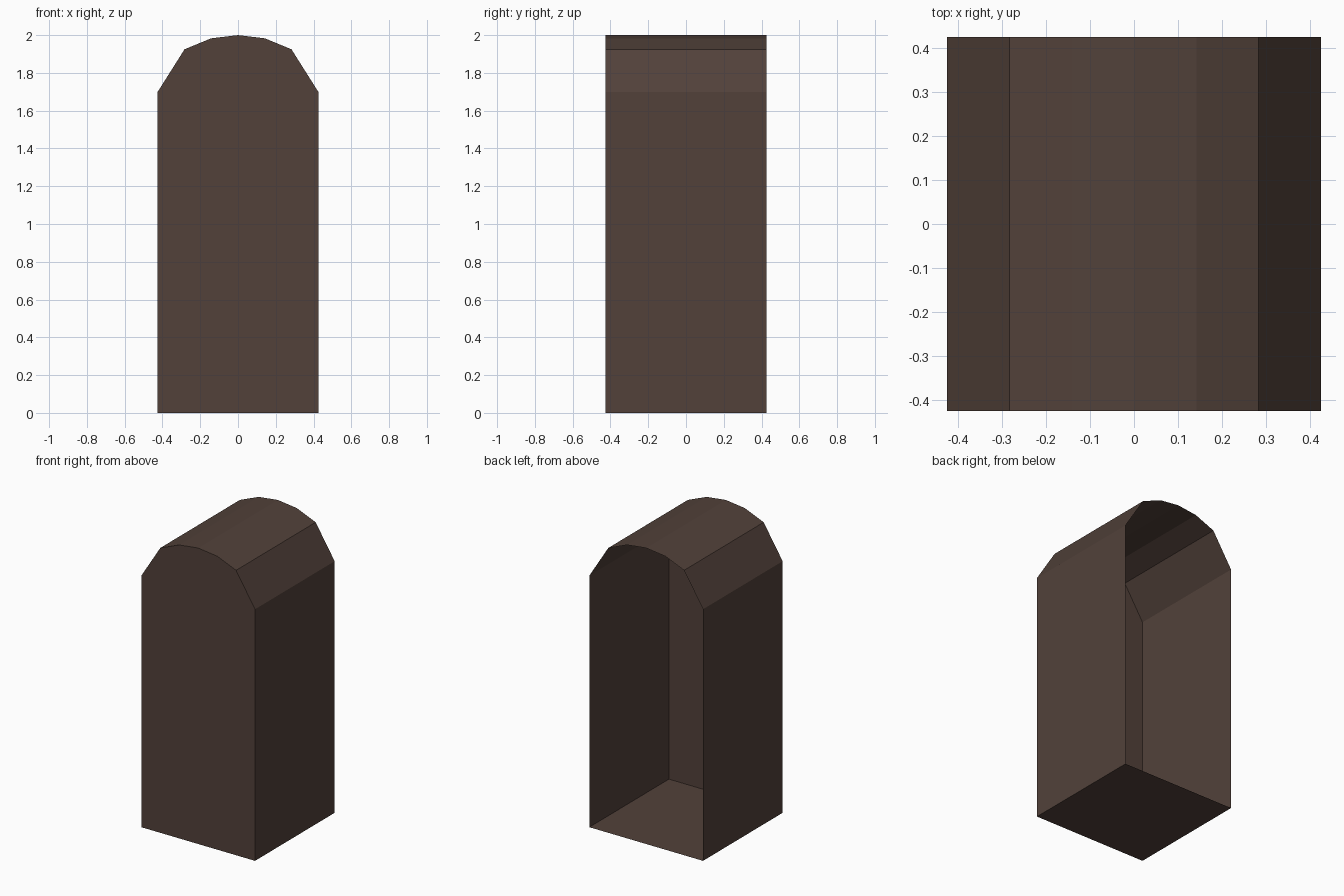
import bpy, bmesh

if "Cube" in bpy.data.objects:
    bpy.data.objects.remove(bpy.data.objects["Cube"])

HALF = 0.425
# right half of the arched outline, floor to crown
half_outline = [(HALF, 0), (HALF, 1.7), (0.283, 1.925), (0.142, 1.983)]
outline = half_outline + [(0, 2.0)] + [(-x, z) for x, z in reversed(half_outline)]

bm = bmesh.new()
front = [bm.verts.new((x, -HALF, z)) for x, z in outline]
back = [bm.verts.new((x, HALF, z)) for x, z in outline]

# closed front wall; the back stays open
bm.faces.new(front)
# floor, side walls and arched roof as one thin shell
n = len(outline)
for i in range(n):
    j = (i + 1) % n
    bm.faces.new((front[j], front[i], back[i], back[j]))
bm.normal_update()

mesh = bpy.data.meshes.new("arched_shell")
bm.to_mesh(mesh)
bm.free()

brown = bpy.data.materials.new("dark brown")
brown.diffuse_color = (0.084, 0.053, 0.042, 1)
brown.use_nodes = True
brown.node_tree.nodes["Principled BSDF"].inputs["Base Color"].default_value = brown.diffuse_color
mesh.materials.append(brown)
bpy.context.collection.objects.link(bpy.data.objects.new("arched_shell", mesh))
